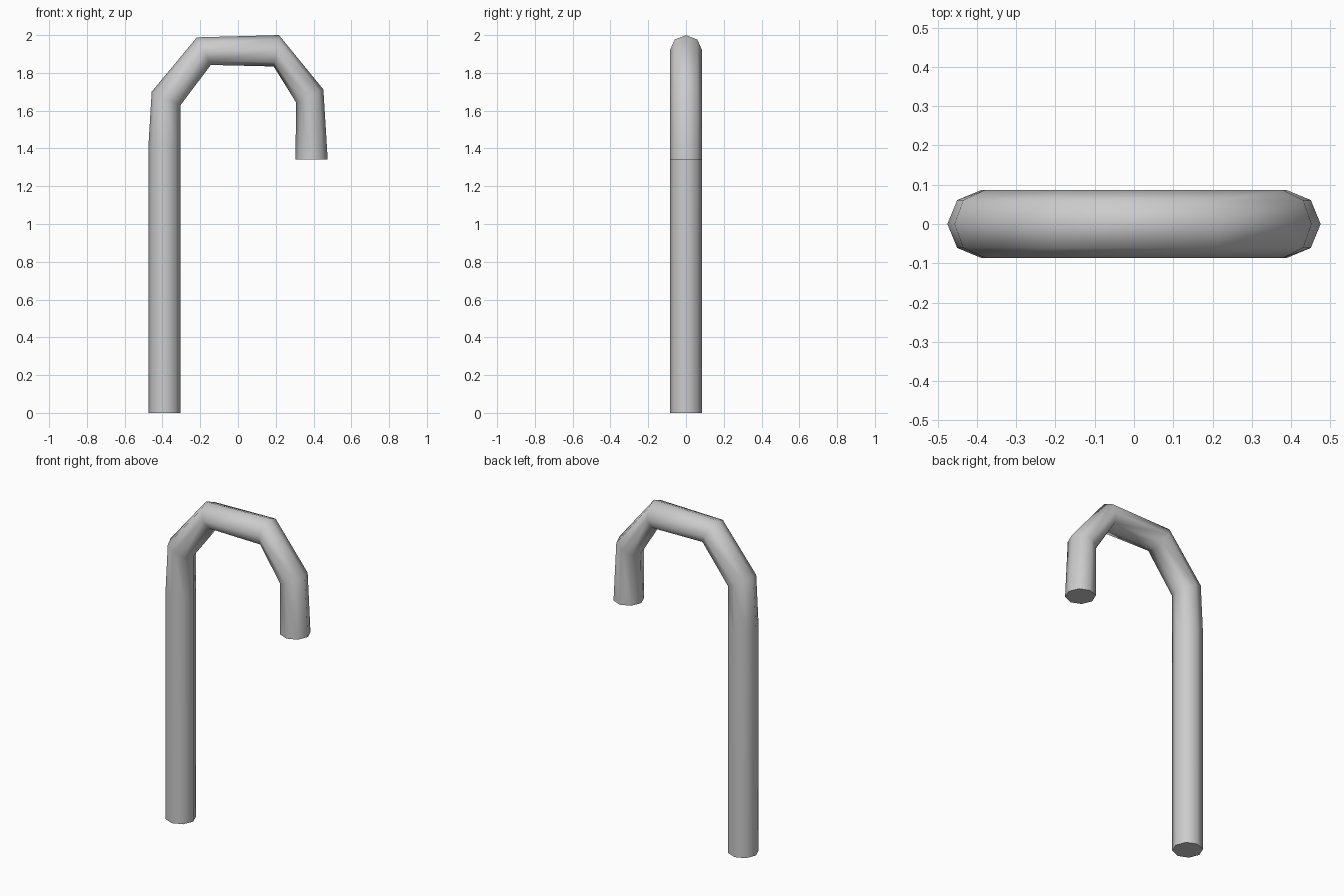
import bpy, bmesh, math
from mathutils import Vector

if "Cube" in bpy.data.objects:
    bpy.data.objects.remove(bpy.data.objects["Cube"])

SIDES = 8
HALF_DEPTH = 0.086

# Cross-section stations along the cane: outer (x, z), inner (x, z)
STATIONS = [
    ((-0.475, 0.00), (-0.304, 0.00)),
    ((-0.475, 1.40), (-0.304, 1.40)),
    ((-0.457, 1.70), (-0.304, 1.63)),
    ((-0.218, 1.988), (-0.144, 1.842)),
    ((0.217, 2.00), (0.189, 1.834)),
    ((0.452, 1.712), (0.308, 1.643)),
    ((0.475, 1.342), (0.304, 1.342)),
]


def add_ring(bm, outer, inner):
    """Octagonal ring spanning the outer and inner edge points."""
    o = Vector((outer[0], 0, outer[1]))
    i = Vector((inner[0], 0, inner[1]))
    mid, arm = (o + i) / 2, (o - i) / 2
    ring = []
    for k in range(SIDES):
        a = 2 * math.pi * k / SIDES
        ring.append(bm.verts.new(mid + arm * math.cos(a)
                                 + Vector((0, HALF_DEPTH * math.sin(a), 0))))
    return ring


# Hooked cane: rings bridged into one tube, closed at both ends
bm = bmesh.new()
rings = [add_ring(bm, o, i) for o, i in STATIONS]
for a, b in zip(rings, rings[1:]):
    for k in range(SIDES):
        n = (k + 1) % SIDES
        bm.faces.new((a[k], a[n], b[n], b[k]))
bm.faces.new(rings[0])
bm.faces.new(rings[-1])
bmesh.ops.recalc_face_normals(bm, faces=bm.faces)

mesh = bpy.data.meshes.new("hooked_cane")
bm.to_mesh(mesh)
bm.free()
cane = bpy.data.objects.new("hooked_cane", mesh)
bpy.context.collection.objects.link(cane)

# Smooth along the tube, crisp at the end caps
bpy.context.view_layer.objects.active = cane
cane.select_set(True)
bpy.ops.object.shade_smooth_by_angle(angle=math.radians(60))
